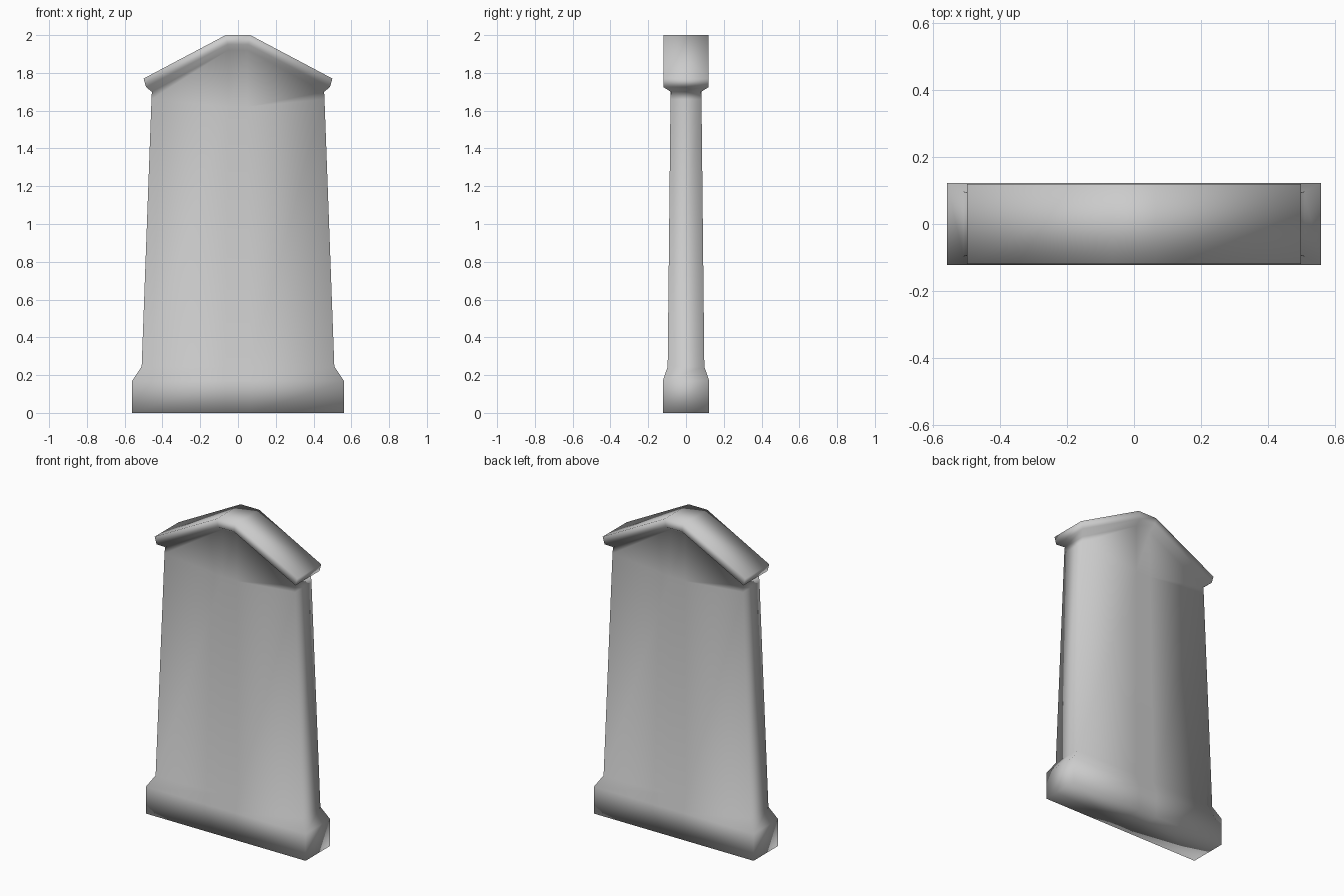
import bpy
import bmesh

old = bpy.data.objects.get("Cube")
if old:
    bpy.data.objects.remove(old, do_unlink=True)

stone = bpy.data.materials.new("grey stone")
stone.use_nodes = True
colour = (0.6, 0.6, 0.6, 1)
stone.diffuse_color = colour
stone.node_tree.nodes["Principled BSDF"].inputs["Base Color"].default_value = colour

# Cross-sections from plinth to roof:
# half width, outer height, ridge half width, ridge height, half depth
sections = [
    (0.56, 0.0, 0.065, 0.0, 0.123),     # plinth foot
    (0.56, 0.17, 0.065, 0.17, 0.123),   # plinth top
    (0.51, 0.245, 0.065, 0.245, 0.097),  # chamfer into slab
    (0.458, 1.66, 0.05, 1.62, 0.082),   # slab shoulder
    (0.456, 1.70, 0.05, 1.92, 0.08),    # under the eaves
    (0.487, 1.725, 0.055, 1.95, 0.12),  # lower roof rim
    (0.50, 1.77, 0.065, 2.0, 0.12),     # upper roof rim
]


def add_ring(bm, w, zw, c, zc, d):
    front = [(-w, -d, zw), (-c, -d, zc), (c, -d, zc), (w, -d, zw)]
    back = [(-x, -y, z) for x, y, z in front]
    return [bm.verts.new(p) for p in front + back]


def cap(bm, ring):
    # Three strips running front to back
    for i in range(3):
        bm.faces.new((ring[i], ring[i + 1], ring[6 - i], ring[7 - i]))


bm = bmesh.new()
rings = [add_ring(bm, *s) for s in sections]
for low, high in zip(rings, rings[1:]):
    for i in range(8):
        j = (i + 1) % 8
        bm.faces.new((low[i], low[j], high[j], high[i]))
cap(bm, rings[0])    # underside
cap(bm, rings[-1])   # gabled roof
bmesh.ops.recalc_face_normals(bm, faces=bm.faces)
for f in bm.faces:
    f.smooth = True

mesh = bpy.data.meshes.new("gabled_headstone")
bm.to_mesh(mesh)
bm.free()
mesh.materials.append(stone)
headstone = bpy.data.objects.new("gabled_headstone", mesh)
bpy.context.collection.objects.link(headstone)
